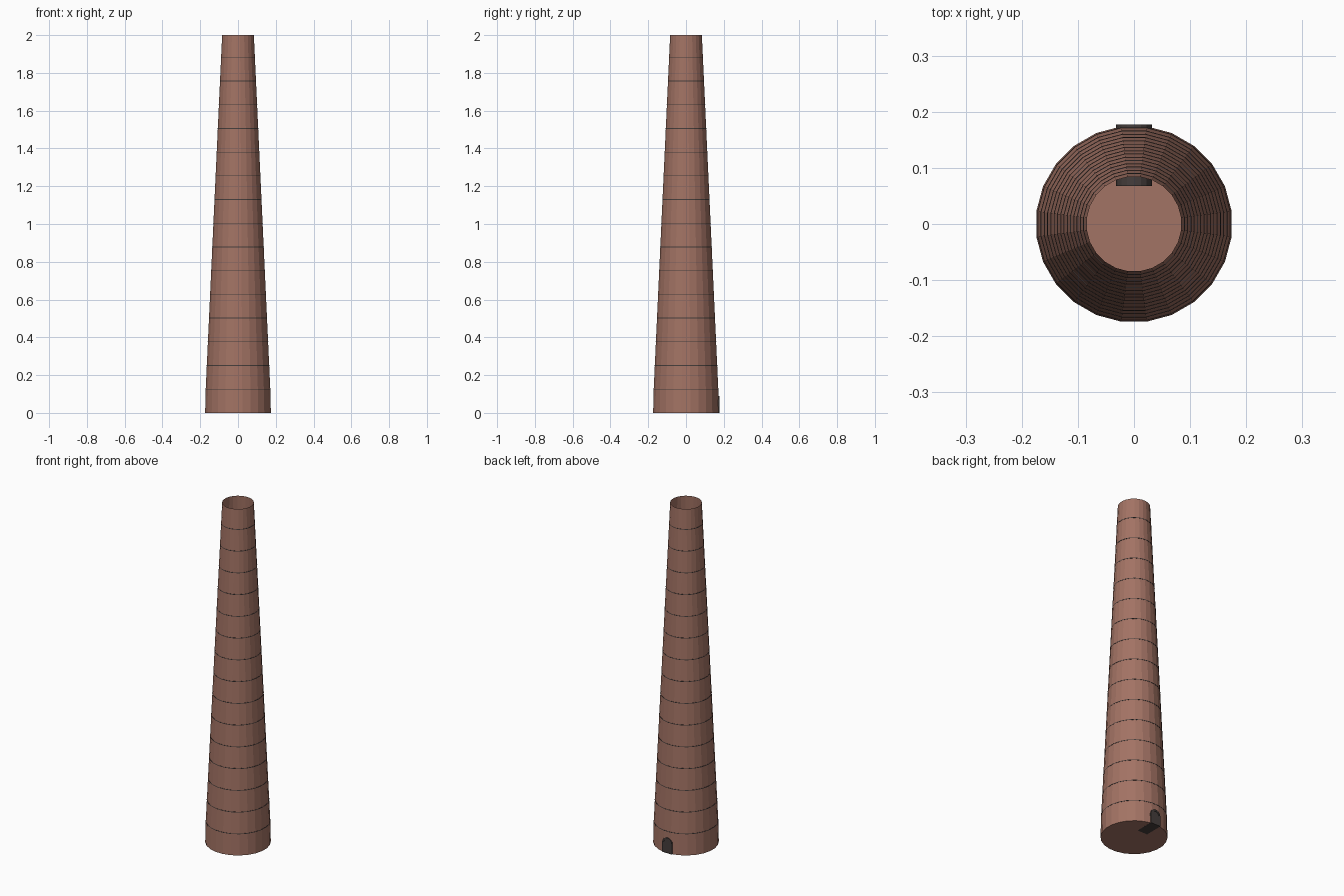
import bpy, bmesh, math

if "Cube" in bpy.data.objects:
    bpy.data.objects.remove(bpy.data.objects["Cube"])


def material(name, rgb):
    m = bpy.data.materials.new(name)
    m.diffuse_color = (*rgb, 1.0)
    m.use_nodes = True
    m.node_tree.nodes["Principled BSDF"].inputs["Base Color"].default_value = m.diffuse_color
    return m


BRICK = material("red_brown_brick", (0.365, 0.172, 0.128))
IRON = material("dark_iron", (0.06, 0.048, 0.045))

SIDES = 24
FIX = 1 / math.cos(math.pi / SIDES)   # flats, not corners, face the axes
COURSE = 0.1255


def finish(bm, name, mat):
    bmesh.ops.recalc_face_normals(bm, faces=bm.faces[:])
    me = bpy.data.meshes.new(name)
    bm.to_mesh(me)
    bm.free()
    me.materials.append(mat)
    ob = bpy.data.objects.new(name, me)
    bpy.context.collection.objects.link(ob)
    return ob


def radius(z):
    # nearly upright foot, then a steady taper
    if z <= COURSE:
        return 0.174 - 0.003 * z / COURSE
    return 0.171 + (0.084 - 0.171) * (z - COURSE) / (2 - COURSE)


def ring(bm, z, grow=0.0):
    r = (radius(z) + grow) * FIX
    return [bm.verts.new((r * math.cos(2 * math.pi * (i + 0.5) / SIDES),
                          r * math.sin(2 * math.pi * (i + 0.5) / SIDES), z))
            for i in range(SIDES)]


def bridge(bm, low, high):
    for i in range(SIDES):
        j = (i + 1) % SIDES
        bm.faces.new((low[i], low[j], high[j], high[i]))


# hollow chimney shaft with a closed floor
bm = bmesh.new()
rings = [ring(bm, z) for z in (0, COURSE, 2.0)]
for a, b in zip(rings, rings[1:]):
    bridge(bm, a, b)
bm.faces.new(rings[0][::-1])
finish(bm, "chimney_shaft", BRICK)

# thin iron hoops between the courses
bm = bmesh.new()
for k in range(1, 16):
    z = k * COURSE
    loops = [ring(bm, z - 0.0018), ring(bm, z - 0.0018, 0.001),
             ring(bm, z + 0.0018, 0.001), ring(bm, z + 0.0018)]
    for a, b in zip(loops, loops[1:]):
        bridge(bm, a, b)
finish(bm, "hoops", IRON)


def arch(half, top, n=8):
    # outline of a round-headed doorway in the xz plane
    spring = top - half
    pts = [(half, -0.0004)]
    pts += [(half * math.cos(math.pi * i / n), spring + half * math.sin(math.pi * i / n))
            for i in range(n + 1)]
    return pts + [(-half, -0.0004)]


# solid arched door block with a recessed panel, passing through the back wall
bm = bmesh.new()
outer, inner = arch(0.032, 0.09), arch(0.024, 0.08)
loops = [[bm.verts.new((x, y, z)) for x, z in p]
         for p, y in ((outer, 0.068), (outer, 0.177), (inner, 0.177), (inner, 0.174))]
for a, b in zip(loops, loops[1:]):
    for i in range(len(a)):
        j = (i + 1) % len(a)
        bm.faces.new((a[i], a[j], b[j], b[i]))
bm.faces.new(loops[0])
bm.faces.new(loops[3])
finish(bm, "door", IRON)
